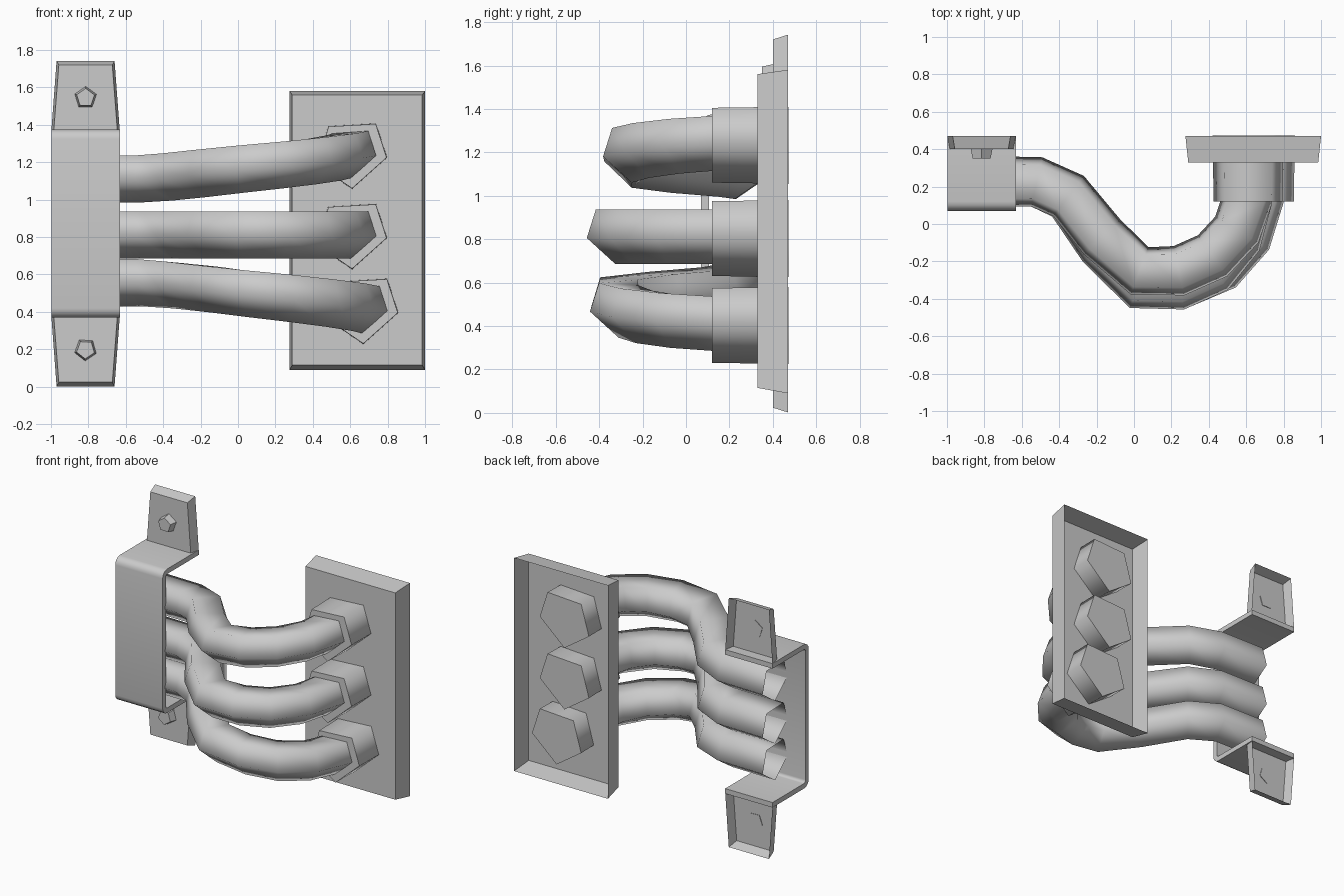
import bpy, bmesh, math
from mathutils import Vector

old = bpy.data.objects.get("Cube")
if old:
    bpy.data.objects.remove(old)

grey = bpy.data.materials.new("plain_grey")
grey.use_nodes = True
grey.diffuse_color = (0.6, 0.6, 0.6, 1)
grey.node_tree.nodes["Principled BSDF"].inputs["Base Color"].default_value = (0.6, 0.6, 0.6, 1)

# Five-sided section shared by pipes and sockets (outward, up)
SECTION = [(0.13, 0.165), (0.19, -0.02), (0.0, -0.19), (-0.19, -0.06), (-0.13, 0.15)]


def loft(name, rings, cap_start=False, cap_end=False, smooth=0):
    """Skin a list of closed rings, with optional end caps."""
    bm = bmesh.new()
    loops = [[bm.verts.new(p) for p in ring] for ring in rings]
    n = len(loops[0])
    for a, b in zip(loops, loops[1:]):
        for i in range(n):
            j = (i + 1) % n
            bm.faces.new((a[i], a[j], b[j], b[i]))
    if cap_start:
        bm.faces.new(loops[0][::-1])
    if cap_end:
        bm.faces.new(loops[-1])
    bmesh.ops.recalc_face_normals(bm, faces=bm.faces)
    mesh = bpy.data.meshes.new(name)
    bm.to_mesh(mesh)
    bm.free()
    mesh.materials.append(grey)
    obj = bpy.data.objects.new(name, mesh)
    bpy.context.collection.objects.link(obj)
    if smooth:
        bpy.ops.object.select_all(action="DESELECT")
        obj.select_set(True)
        bpy.context.view_layer.objects.active = obj
        bpy.ops.object.shade_smooth_by_angle(angle=math.radians(smooth))
    return obj


def rect(x0, x1, z0, z1, y):
    return [(x0, y, z0), (x1, y, z0), (x1, y, z1), (x0, y, z1)]


# Flange plate: shallow tray open at the back
loft("flange_plate", [rect(0.29, 0.985, 0.115, 1.56, 0.33),
                      rect(0.275, 1.0, 0.09, 1.58, 0.47)], cap_start=True)

# Pipe centre line: x, y, share of the height change, share of the extra bulge
PATH = [(-0.85, 0.23, 0, 0), (-0.52, 0.225, 0, 0), (-0.35, 0.15, 0.08, 0.1),
        (-0.17, -0.07, 0.22, 0.6), (0.03, -0.25, 0.4, 1), (0.24, -0.25, 0.58, 1),
        (0.42, -0.17, 0.75, 1), (0.55, -0.03, 0.9, 0.7), (0.605, 0.13, 1, 0),
        (0.605, 0.2, 1, 0)]


def pipe(name, z0, z1, bulge, shift):
    pts = [Vector((x + shift * w, y - bulge * b, z0 + (z1 - z0) * w)) for x, y, w, b in PATH]
    rings = []
    for i, p in enumerate(pts):
        a = (p - pts[max(i - 1, 0)]).normalized()
        b = (pts[min(i + 1, len(pts) - 1)] - p).normalized()
        t = a + b
        out = Vector((t.y, -t.x, 0)).normalized()
        rings.append([p + out * u * 0.71 + Vector((0, 0, v * 0.71)) for u, v in SECTION])
    loft(name, rings, smooth=85)


def socket(name, x, z):
    rings = [[(x + u * s, y, z + v * s) for u, v in SECTION]
             for y, s in ((0.12, 0.97), (0.472, 1.0))]
    loft(name, rings, True, True, smooth=85)


for label, z0, z1, bulge, shift in (("upper", 1.12, 1.25, 0.0, 0.0),
                                    ("middle", 0.82, 0.82, 0.075, 0.0),
                                    ("lower", 0.565, 0.42, 0.06, 0.06)):
    pipe(label + "_pipe", z0, z1, bulge, shift)
    socket(label + "_socket", 0.61 + shift, z1 - 0.005)

# Clamp strap: U-shaped band with rounded front corners
MID = 0.872


def u_profile(half, front, radius):
    """Half outline from the arm end to the panel, mirrored about MID."""
    top = [(0.47, half)]
    for k in range(5):
        a = math.radians(90 * k / 4)
        top.append((front + radius * (1 - math.sin(a)), half - radius * (1 - math.cos(a))))
    return [(y, MID + h) for y, h in top] + [(y, MID - h) for y, h in reversed(top)]


outer = u_profile(0.503, 0.07, 0.05)
inner = u_profile(0.468, 0.105, 0.02)
bm = bmesh.new()
grid = [[bm.verts.new((x, y, z)) for y, z in prof]
        for x, prof in ((-0.998, outer), (-0.632, outer), (-0.632, inner), (-0.998, inner))]
for k in range(4):
    a, b = grid[k], grid[(k + 1) % 4]
    for i in range(len(outer) - 1):
        bm.faces.new((a[i], a[i + 1], b[i + 1], b[i]))
for i in (0, -1):
    bm.faces.new([g[i] for g in grid])
bmesh.ops.recalc_face_normals(bm, faces=bm.faces)
mesh = bpy.data.meshes.new("clamp_strap")
bm.to_mesh(mesh)
bm.free()
mesh.materials.append(grey)
strap = bpy.data.objects.new("clamp_strap", mesh)
bpy.context.collection.objects.link(strap)
bpy.ops.object.select_all(action="DESELECT")
strap.select_set(True)
bpy.context.view_layer.objects.active = strap
bpy.ops.object.shade_smooth_by_angle(angle=math.radians(40))

# Mounting tabs (tapered trays open at the back) and their bolts
CX = -0.815
for label, s in (("upper", 1), ("lower", -1)):
    def tab_ring(low, high, tip, y):
        return [(CX - low, y, MID + s * 0.495), (CX + low, y, MID + s * 0.495),
                (CX + high, y, MID + s * tip), (CX - high, y, MID + s * tip)]
    loft(label + "_tab", [tab_ring(0.17, 0.143, 0.848, 0.4),
                          tab_ring(0.183, 0.155, 0.87, 0.47)], cap_start=True)
    zc = MID + s * 0.673
    turn = 0.3 if s > 0 else 0.9
    rings = [[(CX + r * math.cos(turn + i * math.tau / 5), y,
               zc + r * math.sin(turn + i * math.tau / 5)) for i in range(5)]
             for y, r in ((0.35, 0.05), (0.405, 0.062))]
    loft(label + "_bolt", rings, True, True)
